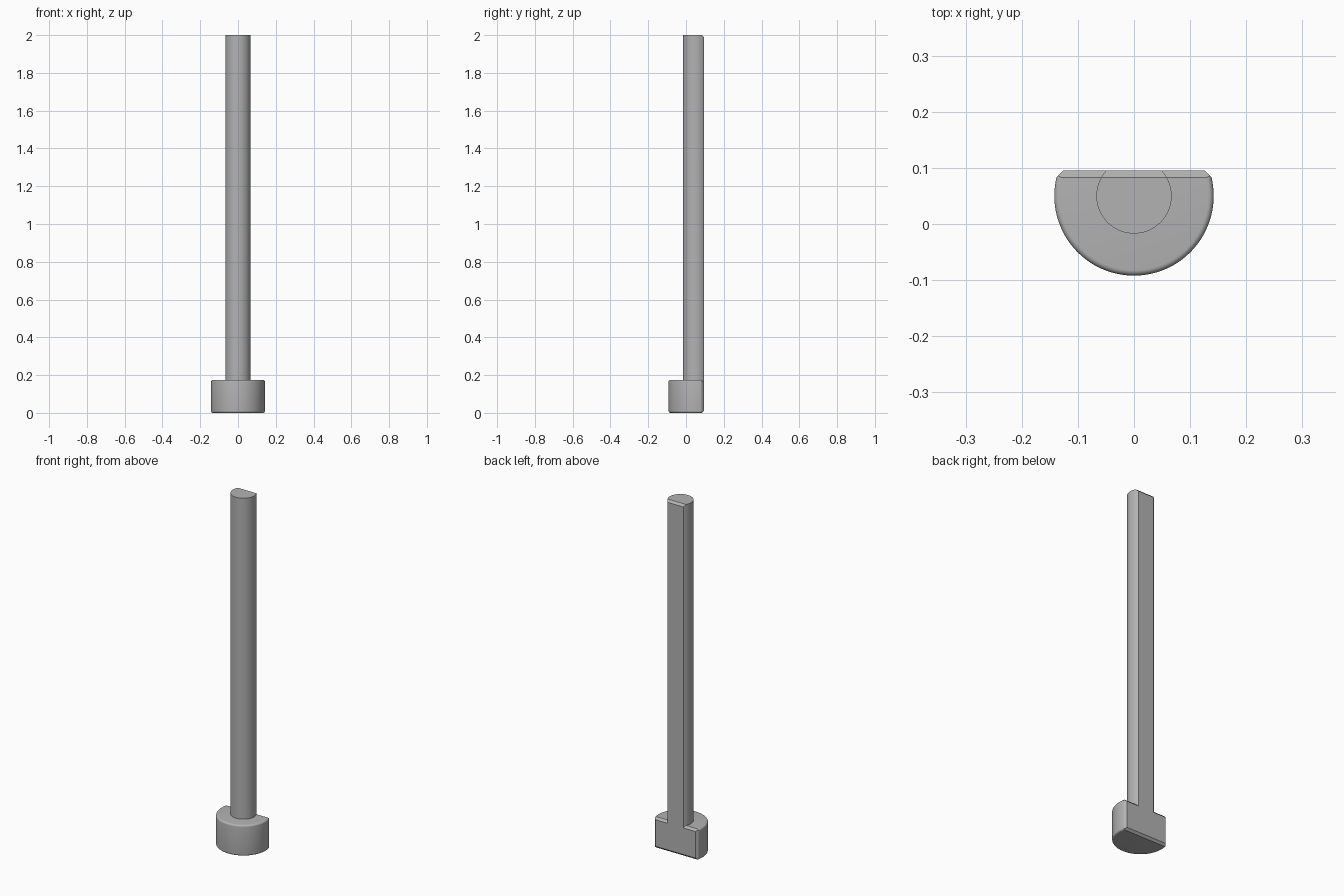
import bpy, bmesh, math
from mathutils import Vector

cube = bpy.data.objects.get("Cube")
if cube:
    bpy.data.objects.remove(cube)

AXIS_Y, BACK, CHAMFER = 0.05, 0.095, 0.012
HEAD_R, HEAD_H, FILLET = 0.142, 0.175, 0.01
SHAFT_R, TOP = 0.067, 2.0

steel = bpy.data.materials.new("grey steel")
steel.use_nodes = True
grey = (0.45, 0.45, 0.45, 1)
steel.diffuse_color = grey
steel.node_tree.nodes["Principled BSDF"].inputs["Base Color"].default_value = grey


def turned_bar(name, profile, cuts, sides=96):
    """Lathe a (radius, z) profile round the axis, then slice it flat by (point, normal) planes."""
    bm = bmesh.new()
    rings = []
    for r, z in profile:
        angles = (math.tau * i / sides for i in range(sides))
        rings.append([bm.verts.new((r * math.cos(a), AXIS_Y + r * math.sin(a), z)) for a in angles])
    for low, high in zip(rings, rings[1:]):
        for i in range(sides):
            j = (i + 1) % sides
            bm.faces.new((low[i], low[j], high[j], high[i]))
    bm.faces.new(rings[0][::-1])
    bm.faces.new(rings[-1])
    for point, normal in cuts:
        geom = bm.verts[:] + bm.edges[:] + bm.faces[:]
        bmesh.ops.bisect_plane(bm, geom=geom, dist=1e-6, plane_co=Vector(point),
                               plane_no=Vector(normal).normalized(), clear_outer=True)
        rim = [e for e in bm.edges if e.is_boundary]
        bmesh.ops.holes_fill(bm, edges=rim, sides=0)
    bmesh.ops.recalc_face_normals(bm, faces=bm.faces[:])
    mesh = bpy.data.meshes.new(name)
    bm.to_mesh(mesh)
    bm.free()
    mesh.materials.append(steel)
    obj = bpy.data.objects.new(name, mesh)
    bpy.context.collection.objects.link(obj)
    bpy.ops.object.select_all(action='DESELECT')
    obj.select_set(True)
    bpy.context.view_layer.objects.active = obj
    bpy.ops.object.shade_smooth_by_angle(angle=math.radians(25))
    return obj


flat_back = ((0, BACK, 0), (0, 1, 0))
edge_y = BACK - CHAMFER

# Bolt head: rounded rims, flat back with chamfered border
arc = [math.pi / 2 * i / 6 for i in range(7)]
lower = [(HEAD_R - FILLET + FILLET * math.sin(a), FILLET - FILLET * math.cos(a)) for a in arc]
upper = [(r, HEAD_H - z) for r, z in reversed(lower)]
corner_x = math.sqrt(HEAD_R ** 2 - (edge_y - AXIS_Y) ** 2)
head_cuts = [flat_back, ((0, edge_y, HEAD_H), (0, 1, 1)), ((0, edge_y, 0), (0, 1, -1))]
head_cuts += [((s * corner_x, edge_y, 0), (s, 1, 0)) for s in (-1, 1)]
turned_bar("bolt_head", lower + upper, head_cuts)

# Shaft: flat back continuing the head's, chamfered at the tip
turned_bar("shaft", [(SHAFT_R, HEAD_H - CHAMFER), (SHAFT_R, TOP)],
           [flat_back, ((0, edge_y, TOP), (0, 1, 1))])
